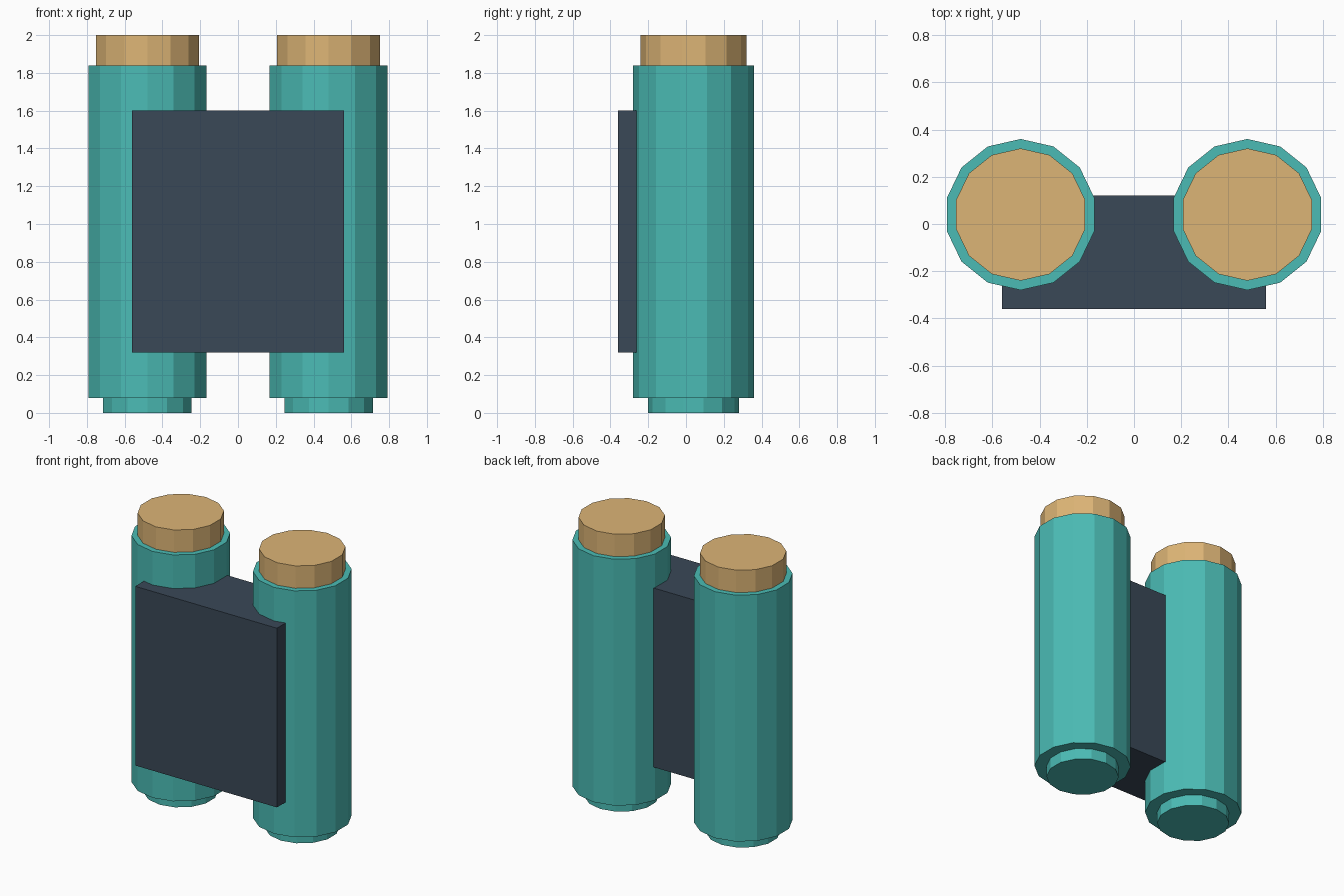
import bpy

if "Cube" in bpy.data.objects:
    bpy.data.objects.remove(bpy.data.objects["Cube"])


def material(name, rgb):
    mat = bpy.data.materials.new(name)
    mat.diffuse_color = (*rgb, 1.0)
    mat.use_nodes = True
    mat.node_tree.nodes["Principled BSDF"].inputs["Base Color"].default_value = mat.diffuse_color
    return mat


TEAL = material("teal", (0.07, 0.50, 0.46))
TAN = material("tan", (0.72, 0.46, 0.18))
SLATE = material("slate", (0.042, 0.065, 0.095))


def cylinder(name, radius, x, z0, z1, mat):
    bpy.ops.mesh.primitive_cylinder_add(
        vertices=14, radius=radius, depth=z1 - z0, location=(x, 0.04, (z0 + z1) / 2))
    obj = bpy.context.object
    obj.name = name
    obj.data.materials.append(mat)


# Twin tanks: narrow foot, main body, tan cap
for side, x in (("left", -0.48), ("right", 0.48)):
    cylinder(f"{side}_tank_foot", 0.24, x, 0.0, 0.08, TEAL)
    cylinder(f"{side}_tank_body", 0.32, x, 0.08, 1.84, TEAL)
    cylinder(f"{side}_tank_cap", 0.28, x, 1.84, 2.0, TAN)

# Dark block joining the tanks
bpy.ops.mesh.primitive_cube_add(size=1, location=(0, -0.12, 0.96))
block = bpy.context.object
block.name = "connecting_block"
block.scale = (1.12, 0.48, 1.28)
bpy.ops.object.transform_apply(location=False, rotation=False, scale=True)
block.data.materials.append(SLATE)
